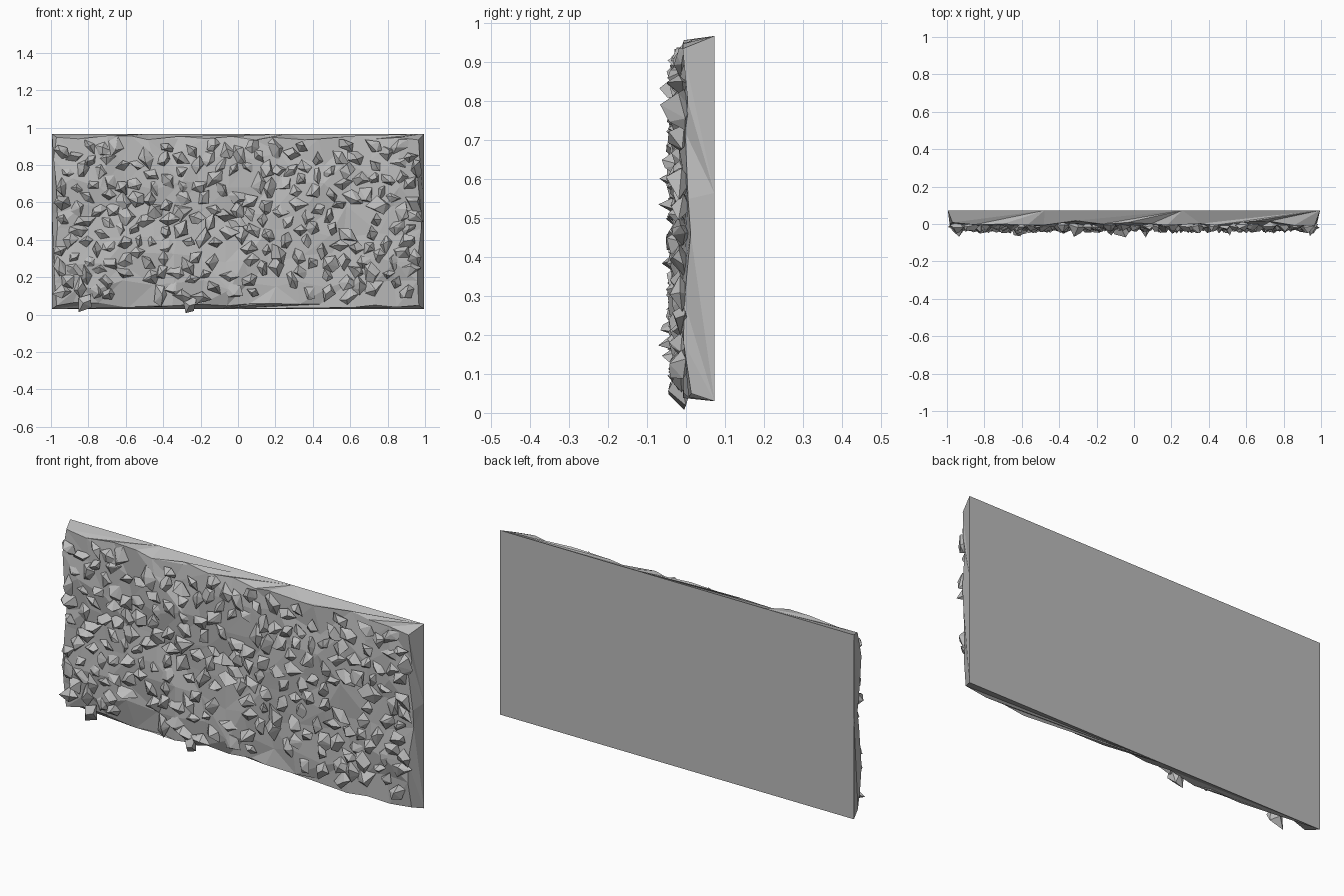
import bpy, bmesh, math, random
from mathutils import Vector

random.seed(11)
R = random.uniform

cube = bpy.data.objects.get("Cube")
if cube:
    bpy.data.objects.remove(cube)

stone = bpy.data.materials.new("grey stone")
stone.use_nodes = True
GREY = (0.5, 0.5, 0.5, 1)
stone.diffuse_color = GREY
bsdf = stone.node_tree.nodes["Principled BSDF"]
bsdf.inputs["Base Color"].default_value = GREY
bsdf.inputs["Roughness"].default_value = 0.9

HALF, Z0, Z1, BACK = 0.995, 0.03, 0.967, 0.073
COLS, ROWS = 15, 7


def finish(bm, name):
    bmesh.ops.recalc_face_normals(bm, faces=bm.faces)
    mesh = bpy.data.meshes.new(name)
    bm.to_mesh(mesh)
    bm.free()
    mesh.materials.append(stone)
    obj = bpy.data.objects.new(name, mesh)
    bpy.context.collection.objects.link(obj)
    return obj


def place(s, y):
    """Point on the slab rim; s runs 0..4, one unit per side."""
    side, f = int(s) % 4, s % 1
    u, v = [(f, 0), (1, f), (1 - f, 1), (0, 1 - f)][side]
    return Vector((HALF * (2 * u - 1), y, Z0 + (Z1 - Z0) * v))


# Slab: uneven front grid, flat back, rim zipped together with long triangles
bm = bmesh.new()
grid = {}
for i in range(COLS + 1):
    for j in range(ROWS + 1):
        x = HALF * (2 * i / COLS - 1)
        z = Z0 + (Z1 - Z0) * j / ROWS
        y = R(-0.022, 0.006)
        if i in (0, COLS):
            x *= 1 - R(0.008, 0.04)
            y = R(-0.012, 0.012)
        else:
            x += R(-0.04, 0.04)
        if j in (0, ROWS):
            z += R(0.004, 0.034) * (1 if j == 0 else -1)
            y = R(-0.012, 0.018)
        else:
            z += R(-0.035, 0.035)
        grid[i, j] = bm.verts.new((x, y, z))
for i in range(COLS):
    for j in range(ROWS):
        a, b, c, d = grid[i, j], grid[i + 1, j], grid[i + 1, j + 1], grid[i, j + 1]
        if random.random() < 0.5:
            a, b, c, d = b, c, d, a
        bm.faces.new((a, b, c))
        bm.faces.new((a, c, d))

front = [(i / COLS, grid[i, 0]) for i in range(COLS)]
front += [(1 + j / ROWS, grid[COLS, j]) for j in range(ROWS)]
front += [(2 + i / COLS, grid[COLS - i, ROWS]) for i in range(COLS)]
front += [(3 + j / ROWS, grid[0, ROWS - j]) for j in range(ROWS)]
back = [(s, bm.verts.new(place(s, BACK)))
        for s in (0, 0.45, 1, 1.57, 2, 2.37, 2.74, 3, 3.45)]
bm.faces.new([v for s, v in back])
front.append((4, front[0][1]))
back.append((4, back[0][1]))
p = q = 0
while p < len(front) - 1 or q < len(back) - 1:
    step_front = q == len(back) - 1 or (
        p < len(front) - 1 and front[p + 1][0] <= back[q + 1][0])
    if step_front:
        bm.faces.new((front[p][1], front[p + 1][1], back[q][1]))
        p += 1
    else:
        bm.faces.new((front[p][1], back[q + 1][1], back[q][1]))
        q += 1
finish(bm, "stone_slab")


# Shards: angular chips with a skewed base and a sharp off-centre ridge
def add_shard(bm, x, z, size, depth):
    turn = R(0, math.tau)
    sides = random.choice((4, 4, 5))
    wide, tall = size * R(0.85, 1.2), size * R(0.6, 0.9)
    pts = []

    def point(u, v, y):
        pts.append(bm.verts.new((x + u * math.cos(turn) - v * math.sin(turn), y,
                                 z + u * math.sin(turn) + v * math.cos(turn))))

    for k in range(sides):
        a = math.tau * (k + R(-0.25, 0.25)) / sides
        point(wide * math.cos(a), tall * math.sin(a), R(-0.02, 0.0))
    point(R(-0.4, 0.0) * wide, R(-0.5, 0.5) * tall, -depth)
    point(R(0.1, 0.7) * wide, R(-0.5, 0.5) * tall, -depth * R(0.6, 1))
    point(0, 0, 0.012)
    hull = bmesh.ops.convex_hull(bm, input=pts)
    loose = {v for v in hull["geom_interior"] + hull["geom_unused"]
             if isinstance(v, bmesh.types.BMVert)}
    bmesh.ops.delete(bm, geom=list(loose), context='VERTS')


bm = bmesh.new()
# Bare patches: x, z, radius
gaps = [(-0.55, 0.1, 0.13), (-0.05, 0.3, 0.09), (0.62, 0.52, 0.1),
        (0.8, 0.08, 0.1), (0.2, 0.08, 0.12), (0.02, 0.72, 0.05),
        (-0.55, 0.92, 0.1), (0.5, 0.93, 0.08), (-0.3, 0.33, 0.06)]
# Shards overhanging the rim and the deepest clusters come first
spots = [(-0.82, 0.06), (-0.25, 0.06), (-0.2, 0.09), (-0.29, 0.1), (-0.94, 0.87)]
for x, z in spots:
    add_shard(bm, x, z, 0.056, R(0.04, 0.05))
for _ in range(6000):
    if len(spots) > 225:
        break
    x, z = R(-0.955, 0.955), R(0.1, 0.91)
    if any(math.hypot(x - a, z - b) < r for a, b, r in gaps):
        continue
    if any(math.hypot(x - a, z - b) < 0.064 for a, b in spots):
        continue
    spots.append((x, z))
    deep = random.random() < 0.05
    add_shard(bm, x, z, R(0.038, 0.06), R(0.06, 0.073) if deep else R(0.03, 0.052))
finish(bm, "stone_shards")
